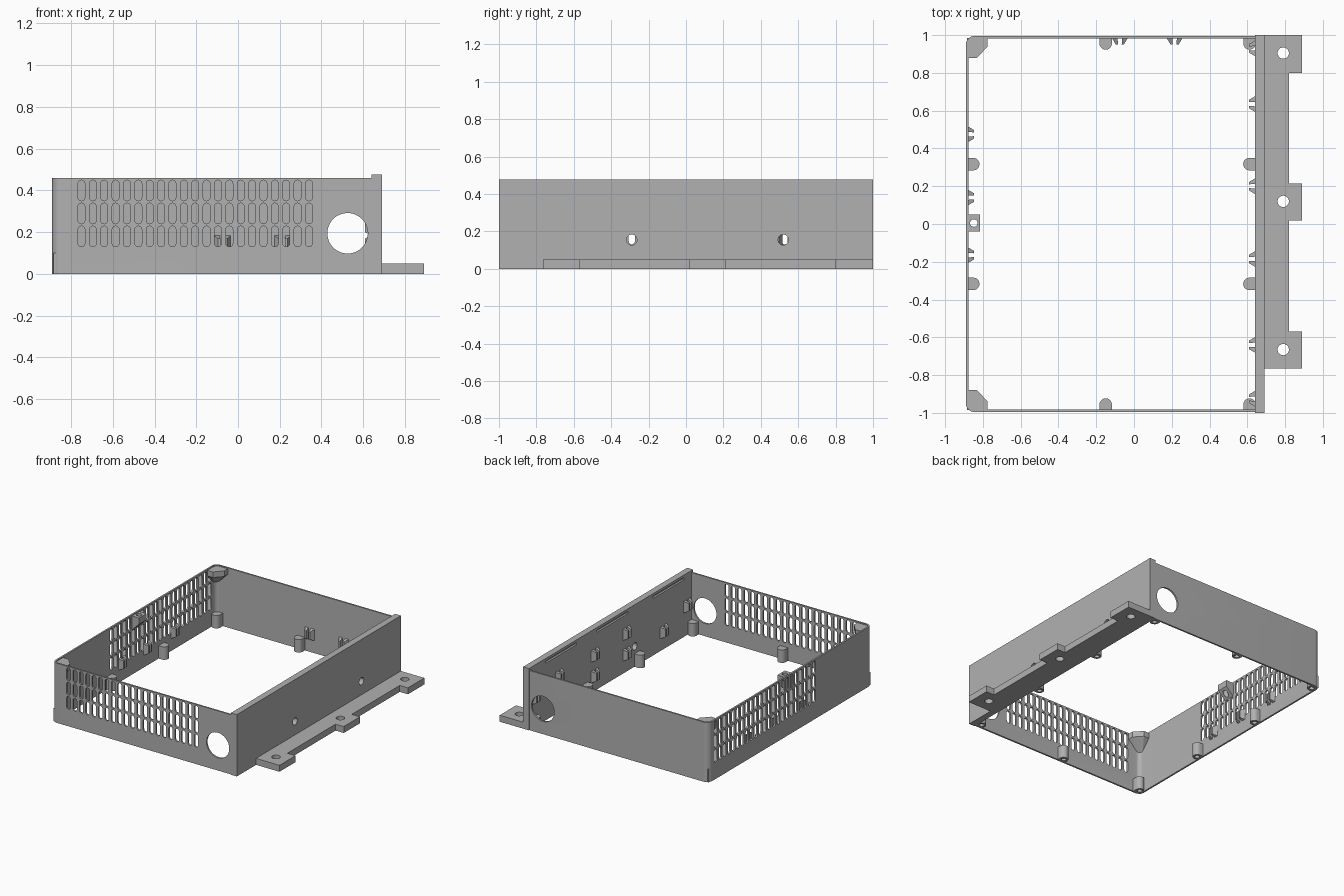
import bpy, bmesh, math
from mathutils import Matrix, Vector

if "Cube" in bpy.data.objects:
    bpy.data.objects.remove(bpy.data.objects["Cube"])

grey = bpy.data.materials.new("light grey")
grey.diffuse_color = (0.44, 0.44, 0.44, 1)
grey.use_nodes = True
grey.node_tree.nodes["Principled BSDF"].inputs["Base Color"].default_value = grey.diffuse_color


def make(name, bm, matrix=Matrix()):
    bmesh.ops.recalc_face_normals(bm, faces=bm.faces)
    me = bpy.data.meshes.new(name)
    bm.to_mesh(me)
    bm.free()
    me.materials.append(grey)
    ob = bpy.data.objects.new(name, me)
    ob.matrix_world = matrix
    bpy.context.collection.objects.link(ob)
    return ob


def add_prism(bm, pts, z0, z1, m=Matrix()):
    """Extrude a flat outline from z0 to z1."""
    lo = [bm.verts.new(m @ Vector((x, y, z0))) for x, y in pts]
    hi = [bm.verts.new(m @ Vector((x, y, z1))) for x, y in pts]
    bm.faces.new(lo[::-1])
    bm.faces.new(hi)
    for i in range(len(pts)):
        j = (i + 1) % len(pts)
        bm.faces.new((lo[i], lo[j], hi[j], hi[i]))


def prism(name, pts, z0, z1, matrix=Matrix()):
    bm = bmesh.new()
    add_prism(bm, pts, z0, z1)
    return make(name, bm, matrix)


def add_hull(bm, pts):
    vs = [bm.verts.new(p) for p in pts]
    bmesh.ops.convex_hull(bm, input=vs)


def hull(name, pts):
    bm = bmesh.new()
    add_hull(bm, pts)
    bmesh.ops.dissolve_limit(bm, angle_limit=0.02, verts=bm.verts, edges=bm.edges)
    return make(name, bm)


def arc(cx, cy, r, a0, a1, n):
    return [(cx + r * math.cos(math.radians(a0 + (a1 - a0) * i / n)),
             cy + r * math.sin(math.radians(a0 + (a1 - a0) * i / n))) for i in range(n + 1)]


def circle(x, y, r, n=32):
    return arc(x, y, r, 0, 360, n)[:-1]


def rect(x0, x1, y0, y1):
    return [(x0, y0), (x1, y0), (x1, y1), (x0, y1)]


def cut(ob, bm):
    cutter = make("cutter", bm)
    cutter.hide_render = True
    mod = ob.modifiers.new("cut", 'BOOLEAN')
    mod.operation, mod.solver, mod.object = 'DIFFERENCE', 'EXACT', cutter
    bpy.context.view_layer.objects.active = ob
    bpy.ops.object.modifier_apply(modifier=mod.name)
    bpy.data.objects.remove(cutter)


# Outline planes stood upright: local (x, y, z) -> front wall / side wall
STAND_FRONT = Matrix(((1, 0, 0, 0), (0, 0, 1, 0), (0, 1, 0, 0), (0, 0, 0, 1)))
STAND_SIDE = Matrix(((0, 0, 1, 0), (1, 0, 0, 0), (0, 1, 0, 0), (0, 0, 0, 1)))

# Thin three-sided wall with rounded left corners
L, R, Y, T, RAD = -0.89, 0.65, 0.995, 0.013, 0.045


def u_path(d):
    return ([(R, Y - d)] + arc(L + RAD, Y - RAD, RAD - d, 90, 180, 8)
            + arc(L + RAD, -Y + RAD, RAD - d, 180, 270, 8) + [(R, -Y + d)])


wall = prism("thin_wall", u_path(0) + u_path(T)[::-1], 0, 0.46)

# Vent slots and round cable openings
bm = bmesh.new()


def slot(c, z):
    return arc(c, z + 0.033, 0.0165, 0, 180, 8) + arc(c, z - 0.033, 0.0165, 180, 360, 8)


for z in (0.18, 0.29, 0.4):
    for i in range(21):
        add_prism(bm, slot(-0.75 + 0.0545 * i, z), -1.03, -0.96, STAND_FRONT)
    for i in range(23):
        add_prism(bm, slot(-0.29 + 0.0545 * i, z), -0.93, -0.86, STAND_SIDE)
for s in (-1, 1):
    add_prism(bm, circle(0.525, 0.195, 0.097, 48), s - 0.04, s + 0.04, STAND_FRONT)
cut(wall, bm)

# Thick right wall with two holes and three lid grooves
thick = prism("thick_wall", rect(0.64, 0.69, -1, 1), 0, 0.477)
bm = bmesh.new()
for y in (-0.29, 0.52):
    add_prism(bm, circle(y, 0.155, 0.028), 0.6, 0.73, STAND_SIDE)
for y in (0.61, -0.02, -0.7):
    add_prism(bm, rect(0.62, 0.655, y - 0.19, y + 0.19), 0.44, 0.458)
cut(thick, bm)

# Mounting flange with three drilled tabs
outline = [(0.69, 1), (0.69, -0.765)]
tabs = ((-0.765, -0.57), (0.018, 0.215), (0.8, 1))
for a, b in tabs:
    outline += [(0.82, a), (0.89, a), (0.89, b), (0.82, b)]
outline = [p for p in outline if p not in ((0.82, -0.765), (0.82, 1))]
flange = prism("mounting_flange", outline, 0, 0.05)
bm = bmesh.new()
for y in (-0.665, 0.12, 0.905):
    add_prism(bm, circle(0.79, y, 0.03), -0.05, 0.1)
cut(flange, bm)


# Screw posts: rounded bosses along the bottom with blind holes underneath
def post(x, y, angle):
    m = Matrix.Translation((x, y, 0)) @ Matrix.Rotation(math.radians(angle), 4, 'Z')
    pts = [(0, -0.033)] + arc(0.034, 0, 0.033, -90, 90, 10) + [(0, 0.033)]
    ob = prism("screw_post", pts, 0, 0.1, m)
    b = bmesh.new()
    add_prism(b, circle(0.034, 0, 0.018, 16), -0.02, 0.08, m)
    cut(ob, b)


for s in (-1, 1):
    post(-0.15, 0.99 * s, -90 * s)
    post(0.612, 0.99 * s, -90 * s)
    post(-0.885, 0.317 * s, 0)
    post(0.645, 0.317 * s, 180)
    post(-0.85, 0.985 * s, -90 * s)

# Lid corner blocks, tapering down into the rounded corners
for s in (-1, 1):
    pts = [(-0.882, 0.88), (-0.83, 0.88), (-0.775, 0.94), (-0.775, 0.988),
           (-0.855, 0.988), (-0.882, 0.96)]
    block = hull("lid_corner_block", [(x, y * s, z) for x, y in pts for z in (0.41, 0.453)]
                 + [(-0.882, 0.955 * s, 0.33), (-0.855, 0.988 * s, 0.33)])
    bm = bmesh.new()
    add_prism(bm, circle(-0.835, 0.94 * s, 0.015, 16), 0.415, 0.445)
    cut(block, bm)

# Lid boss in the middle of the left wall
boss = hull("lid_side_boss", [(x, y, z) for x in (-0.882, -0.815) for y in (-0.04, 0.05)
                              for z in (0.405, 0.453)]
            + [(-0.882, -0.04, 0.34), (-0.882, 0.05, 0.34)])
bm = bmesh.new()
add_prism(bm, circle(-0.848, 0.005, 0.02, 20), 0.3, 0.5)
cut(boss, bm)


# Cable clips: pairs of tapered prongs on the inner faces
def clip(x, y, z, angle):
    b = bmesh.new()
    for s in (-1, 1):
        add_hull(b, [(0, s * 0.012, -0.045), (0, s * 0.042, -0.045),
                     (0, s * 0.012, 0.045), (0, s * 0.042, 0.045),
                     (0.034, s * 0.01, -0.03), (0.034, s * 0.022, -0.03),
                     (0.034, s * 0.01, 0.03), (0.034, s * 0.022, 0.03)])
    make("cable_clip", b, Matrix.Translation((x, y, z))
         @ Matrix.Rotation(math.radians(angle), 4, 'Z'))


for y in (0.475, 0.14, -0.165):
    clip(-0.88, y, 0.14, 0)
for x in (-0.075, 0.215):
    clip(x, 0.985, 0.14, -90)
for y, z in ((0.93, 0.23), (-0.925, 0.23), (0.635, 0.28), (-0.64, 0.14),
             (0.2, 0.28), (0.2, 0.12), (-0.185, 0.3), (-0.185, 0.14)):
    clip(0.642, y, z, 180)

# Smooth round surfaces, keep hard edges
for ob in bpy.context.collection.objects:
    ob.select_set(True)
bpy.context.view_layer.objects.active = wall
bpy.ops.object.shade_smooth_by_angle(angle=math.radians(30))
